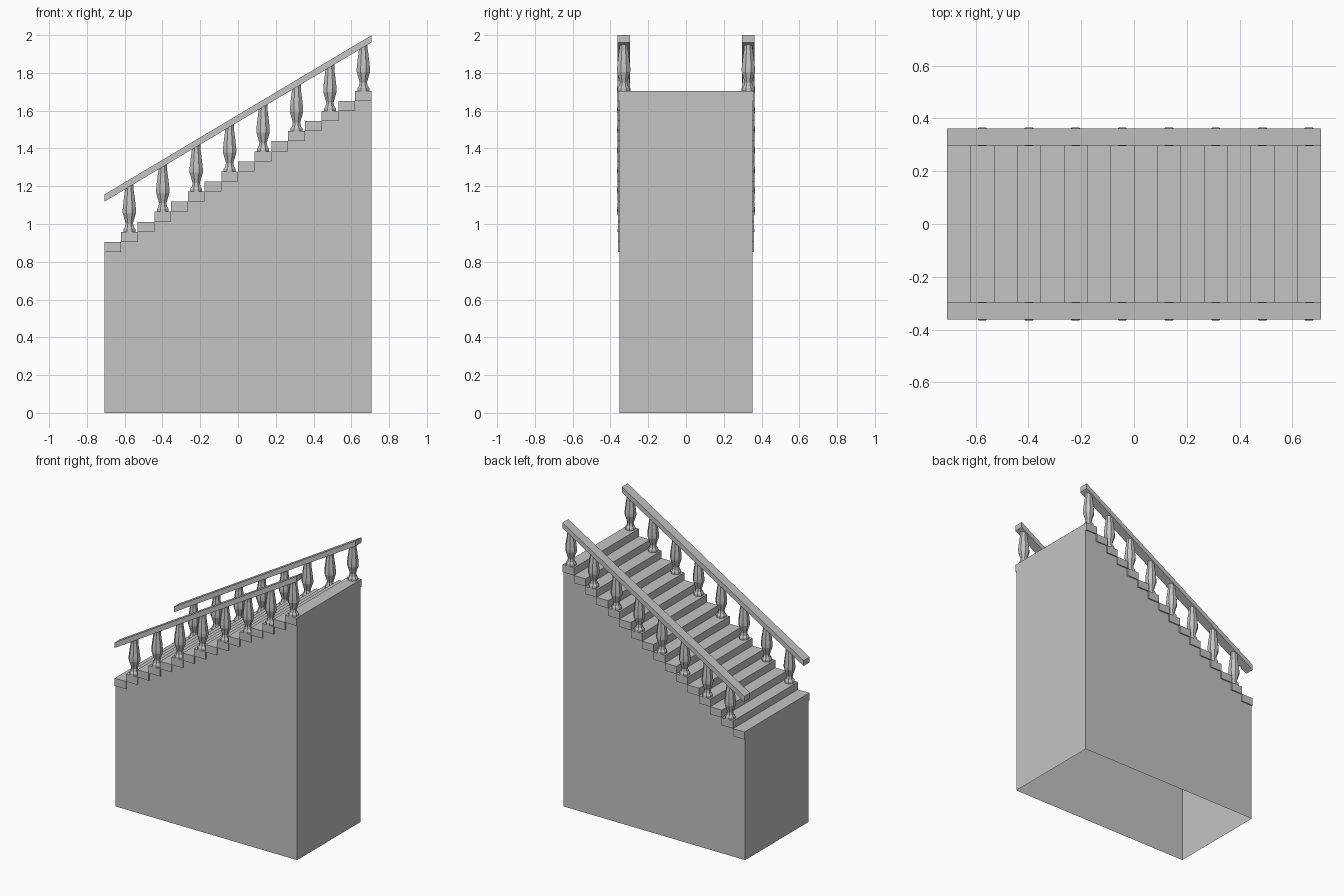
import bpy, bmesh, math

if "Cube" in bpy.data.objects:
    bpy.data.objects.remove(bpy.data.objects["Cube"], do_unlink=True)

STEPS = 16
HALF_X = 0.708
RUN = 2 * HALF_X / STEPS
RISE = 0.8 / (STEPS - 1)
FIRST_TOP = 0.905
BODY_Y = 0.353
STEP_Y = 0.361
RAIL_Y = 0.33

stone = bpy.data.materials.new("grey stone")
stone.use_nodes = True
stone.diffuse_color = (0.55, 0.55, 0.55, 1)
stone.node_tree.nodes["Principled BSDF"].inputs["Base Color"].default_value = (0.55, 0.55, 0.55, 1)


def finish(name, bm):
    """Turn a bmesh into a named stone object."""
    bmesh.ops.recalc_face_normals(bm, faces=bm.faces[:])
    mesh = bpy.data.meshes.new(name)
    bm.to_mesh(mesh)
    bm.free()
    mesh.materials.append(stone)
    obj = bpy.data.objects.new(name, mesh)
    bpy.context.collection.objects.link(obj)
    return obj


def prism(name, outline, y0, y1, open_bottom=False):
    """Sweep an x-z outline from y0 to y1."""
    bm = bmesh.new()
    face = bm.faces.new([bm.verts.new((x, y0, z)) for x, z in outline])
    out = bmesh.ops.extrude_face_region(bm, geom=[face], use_keep_orig=True)
    verts = [g for g in out["geom"] if isinstance(g, bmesh.types.BMVert)]
    bmesh.ops.translate(bm, verts=verts, vec=(0, y1 - y0, 0))
    obj_faces = [f for f in bm.faces if all(abs(v.co.z) < 1e-5 for v in f.verts)]
    if open_bottom:
        bmesh.ops.delete(bm, geom=obj_faces, context='FACES_ONLY')
    return finish(name, bm)


def step_top(i):
    return FIRST_TOP + i * RISE


def step_x(i):
    return -HALF_X + i * RUN


# Hollow base with a stepped top edge
outline = [(HALF_X, 0), (-HALF_X, 0)]
for i in range(STEPS):
    z = step_top(i) - RISE
    outline += [(step_x(i), z), (step_x(i + 1), z)]
prism("stair_base", outline, -BODY_Y, BODY_Y, open_bottom=True)

# Treads, slightly wider than the base
for i in range(STEPS):
    x0, x1, top = step_x(i), step_x(i + 1), step_top(i)
    prism(f"step_{i + 1}", [(x0, top - RISE), (x1, top - RISE), (x1, top), (x0, top)],
          -STEP_Y, STEP_Y)

# Turned octagonal baluster: (radius, height)
PROFILE = [(0.034, 0), (0.034, 0.014), (0.025, 0.026), (0.021, 0.045),
           (0.027, 0.065), (0.038, 0.1), (0.038, 0.12), (0.033, 0.165),
           (0.025, 0.22), (0.025, 0.25)]
SIDES = 8


def baluster(name, x, y, z):
    bm = bmesh.new()
    rings = []
    for r, h in PROFILE:
        angles = [math.tau * (k + 0.5) / SIDES for k in range(SIDES)]
        rings.append([bm.verts.new((x + r * math.cos(a), y + r * math.sin(a), z + h))
                      for a in angles])
    for low, high in zip(rings, rings[1:]):
        for k in range(SIDES):
            n = (k + 1) % SIDES
            bm.faces.new((low[k], low[n], high[n], high[k]))
    bm.faces.new(rings[0])
    bm.faces.new(rings[-1])
    finish(name, bm)


# Balusters on every second step, and a sloped handrail on each side
RAIL_LOW, RAIL_HIGH, RAIL_THICK = 1.156, 2.0, 0.038
rail_outline = [(-HALF_X, RAIL_LOW - RAIL_THICK), (HALF_X, RAIL_HIGH - RAIL_THICK),
                (HALF_X, RAIL_HIGH), (-HALF_X, RAIL_LOW)]
for side, sign in (("front", -1), ("back", 1)):
    y = sign * RAIL_Y
    prism(f"{side}_handrail", rail_outline, y - 0.0325, y + 0.0325)
    for n, i in enumerate(range(1, STEPS, 2)):
        baluster(f"{side}_baluster_{n + 1}", step_x(i + 0.5), y, step_top(i))
